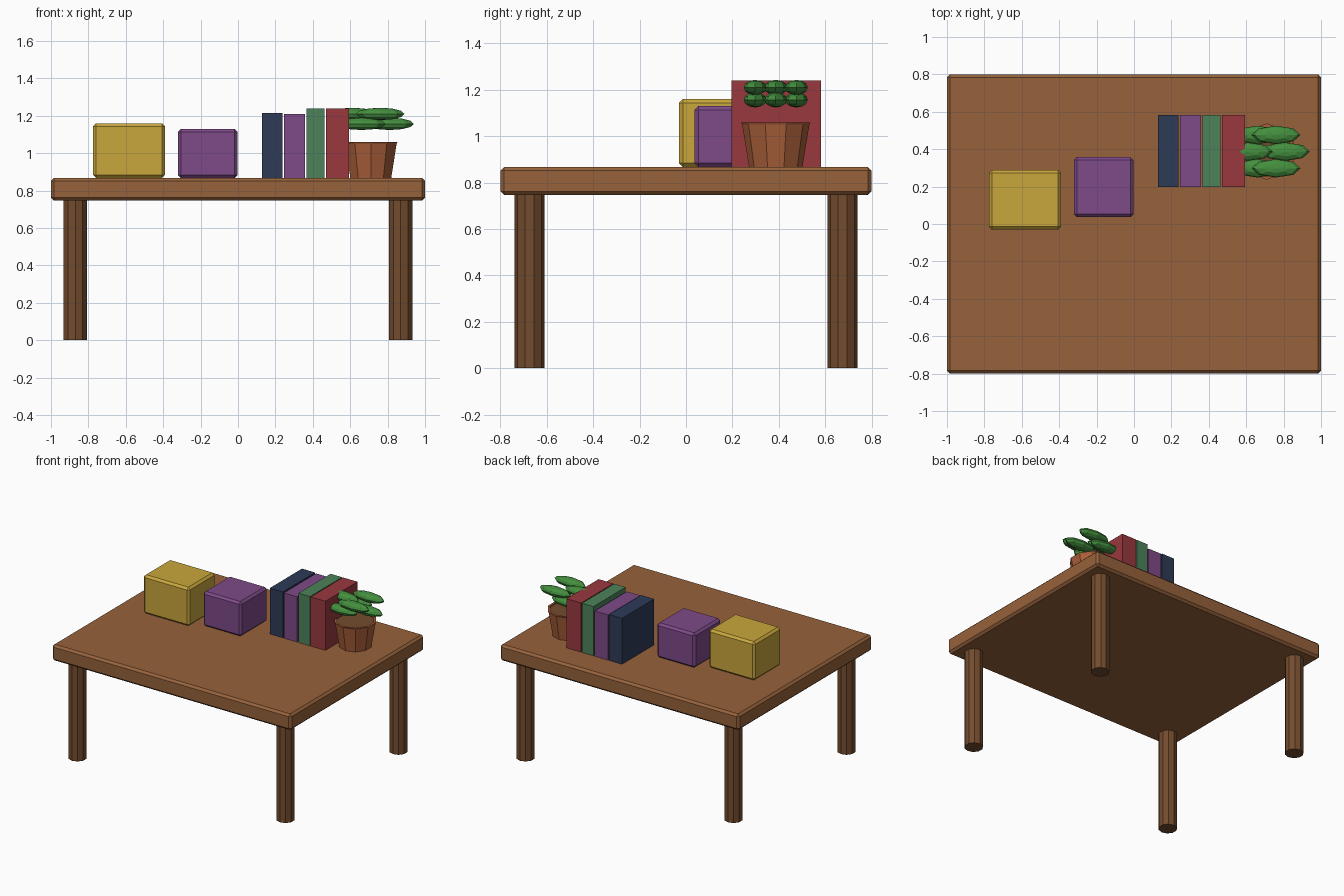
import bpy, bmesh, math
from mathutils import Matrix, Vector

if "Cube" in bpy.data.objects:
    bpy.data.objects.remove(bpy.data.objects["Cube"])


def material(name, rgb):
    """Flat colour from 0-255 sRGB values."""
    def lin(c):
        c /= 255
        return c / 12.92 if c <= 0.04045 else ((c + 0.055) / 1.055) ** 2.4
    m = bpy.data.materials.new(name)
    m.diffuse_color = (*[lin(c) for c in rgb], 1)
    m.use_nodes = True
    m.node_tree.nodes["Principled BSDF"].inputs["Base Color"].default_value = m.diffuse_color
    return m


WOOD = material("table wood", (150, 98, 59))
DARK = material("dark brown", (116, 76, 46))
YELLOW = material("mustard yellow", (201, 166, 60))
PURPLE = material("purple", (126, 74, 137))
NAVY = material("navy blue", (45, 58, 86))
GREEN = material("book green", (77, 130, 90))
RED = material("book red", (152, 56, 62))
CLAY = material("terracotta", (170, 95, 57))
LEAF = material("leaf green", (68, 143, 62))


def finish(name, bm, mat):
    bmesh.ops.recalc_face_normals(bm, faces=bm.faces)
    me = bpy.data.meshes.new(name)
    bm.to_mesh(me)
    bm.free()
    me.materials.append(mat)
    ob = bpy.data.objects.new(name, me)
    bpy.context.collection.objects.link(ob)
    return ob


def box(name, x, y, z, mat, bevel=0):
    """Box from (min, max) ranges, with optional chamfered edges."""
    bm = bmesh.new()
    mid = Vector([(a + b) / 2 for a, b in (x, y, z)])
    size = [b - a for a, b in (x, y, z)]
    bmesh.ops.create_cube(bm, size=1, matrix=Matrix.Translation(mid) @ Matrix.Diagonal((*size, 1)))
    if bevel:
        bmesh.ops.bevel(bm, geom=bm.edges[:], offset=bevel, segments=1, affect='EDGES')
    return finish(name, bm, mat)


def lathe(name, x, y, profile, mat, sides=10):
    """Low-poly turned solid from (radius, z) points, with a corner facing +y."""
    bm = bmesh.new()
    rings = []
    for r, z in profile:
        rings.append([bm.verts.new((x + r * math.sin(math.tau * i / sides),
                                    y + r * math.cos(math.tau * i / sides), z))
                      for i in range(sides)])
    for a, b in zip(rings, rings[1:]):
        for i in range(sides):
            j = (i + 1) % sides
            bm.faces.new((a[i], a[j], b[j], b[i]))
    bm.faces.new(rings[0])
    bm.faces.new(rings[-1])
    return finish(name, bm, mat)


# table
TOP = 0.868
box("tabletop", (-1, 1), (-0.8, 0.8), (0.746, TOP), WOOD, 0.016)
for side, sx in (("left", -1), ("right", 1)):
    for end, sy in (("front", -1), ("back", 1)):
        lathe(f"{end}_{side}_leg", sx * 0.87, sy * 0.675,
              [(0.065, 0), (0.065, 0.75)], DARK)

# chamfered boxes
box("yellow_box", (-0.775, -0.39), (-0.03, 0.29), (TOP, 1.16), YELLOW, 0.016)
box("purple_box", (-0.322, -0.002), (0.037, 0.357), (TOP, 1.13), PURPLE, 0.016)

# row of books
for name, x0, x1, top, mat in (("navy", 0.128, 0.237, 1.215, NAVY),
                               ("purple", 0.245, 0.357, 1.21, PURPLE),
                               ("green", 0.367, 0.463, 1.24, GREEN),
                               ("red", 0.47, 0.593, 1.24, RED)):
    box(f"{name}_book", (x0, x1), (0.197, 0.582), (TOP, top), mat)

# plant pot with soil
PX, PY = 0.71, 0.387
lathe("plant_pot", PX, PY, [(0.115, TOP), (0.145, 1.05), (0.15, 1.06),
                            (0.133, 1.06), (0.13, 1.045)], CLAY)
lathe("soil", PX, PY, [(0.128, 1.035), (0.131, 1.053)], DARK)

# six leaves in a ring, alternating low and high
for i in range(6):
    a = math.tau * i / 6
    pos = Vector((PX + 0.1 * math.cos(a), PY + 0.103 * math.sin(a), 1.21 if i % 2 else 1.157))
    bm = bmesh.new()
    bmesh.ops.create_uvsphere(bm, u_segments=8, v_segments=6, radius=1,
                              matrix=Matrix.Translation(pos) @ Matrix.Diagonal((0.13, 0.049, 0.033, 1)))
    finish(f"leaf_{i + 1}", bm, LEAF)
